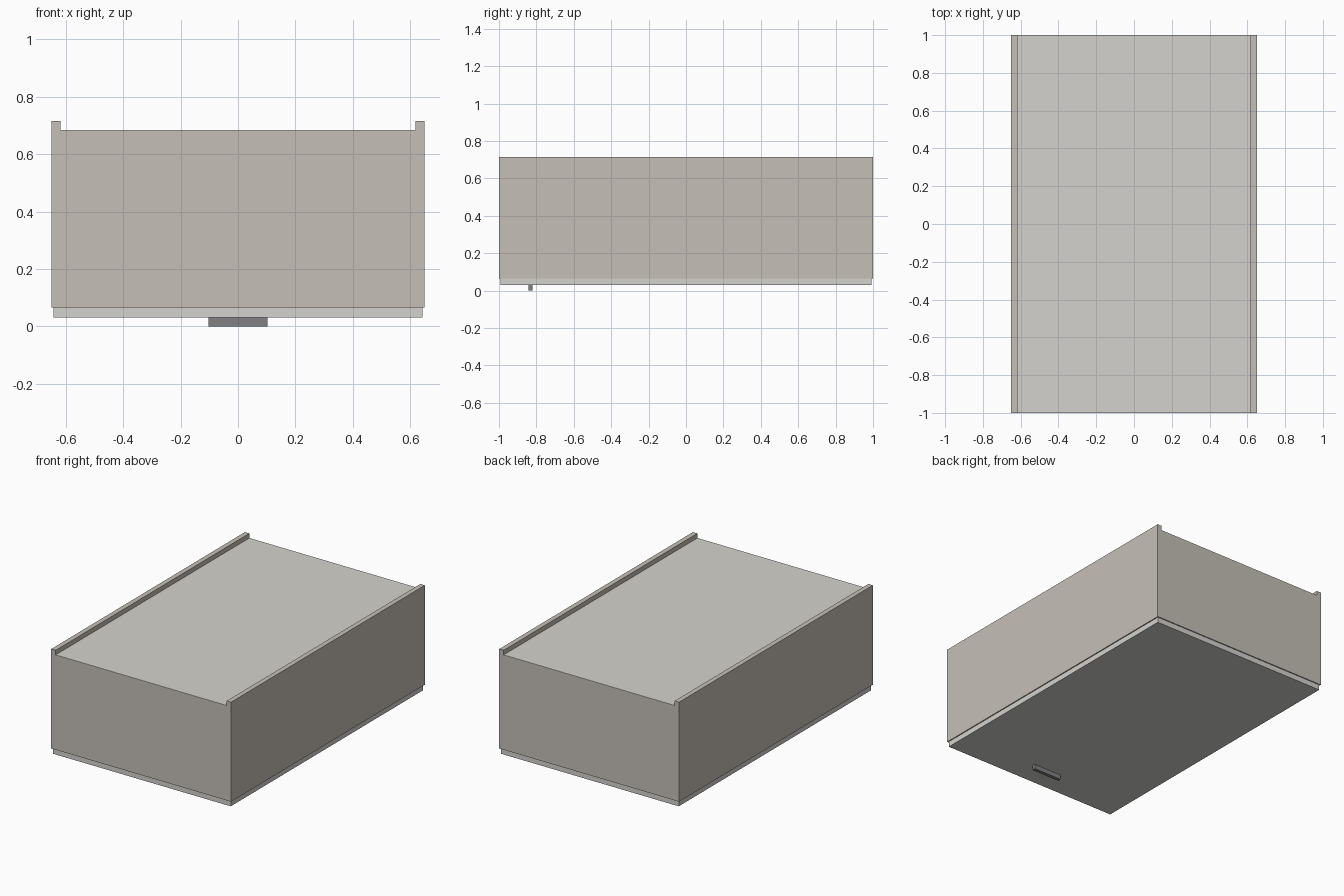
import bpy

if "Cube" in bpy.data.objects:
    bpy.data.objects.remove(bpy.data.objects["Cube"])


def material(name, rgb):
    m = bpy.data.materials.new(name)
    m.diffuse_color = (*rgb, 1)
    m.use_nodes = True
    m.node_tree.nodes["Principled BSDF"].inputs["Base Color"].default_value = m.diffuse_color
    return m


carcass = material("carcass_beige", (0.56, 0.52, 0.47))
pale = material("pale_panel", (0.66, 0.65, 0.61))
metal = material("dark_metal", (0.22, 0.22, 0.23))


def panel(name, x, y, z, mat):
    """Box from (min, max) ranges on each axis."""
    ranges = (x, y, z)
    bpy.ops.mesh.primitive_cube_add(size=1, location=[(a + b) / 2 for a, b in ranges])
    ob = bpy.context.object
    ob.name = name
    ob.scale = [b - a for a, b in ranges]
    bpy.ops.object.transform_apply(location=False, rotation=False, scale=True)
    ob.data.materials.append(mat)
    return ob


W, L, T = 0.65, 1.0, 0.032      # half width, half length, board thickness
Z0, Z_BACK, Z1 = 0.065, 0.685, 0.715
BACK_T = 0.004

# Cabinet lying on its door: long sides stand proud of the back panel
for s, side in ((-1, "left"), (1, "right")):
    panel(f"{side}_side", sorted((s * (W - T), s * W)), (-L, L), (Z0, Z1), carcass)

# End boards between the sides
for s, end in ((-1, "front"), (1, "rear")):
    panel(f"{end}_end", (-W + T, W - T), sorted((s * (L - T), s * L)),
          (Z0, Z_BACK - BACK_T), carcass)

# Thin recessed back panel
panel("back_panel", (-W + T, W - T), (-L, L), (Z_BACK - BACK_T, Z_BACK), pale)

# Door, slightly smaller than the carcass
panel("door", (-W + 0.007, W - 0.007), (-L + 0.007, L - 0.007), (0.03, Z0), pale)

# Bar handle near one end of the door
panel("handle", (-0.103, 0.103), (-0.843, -0.82), (0, 0.03), metal)
